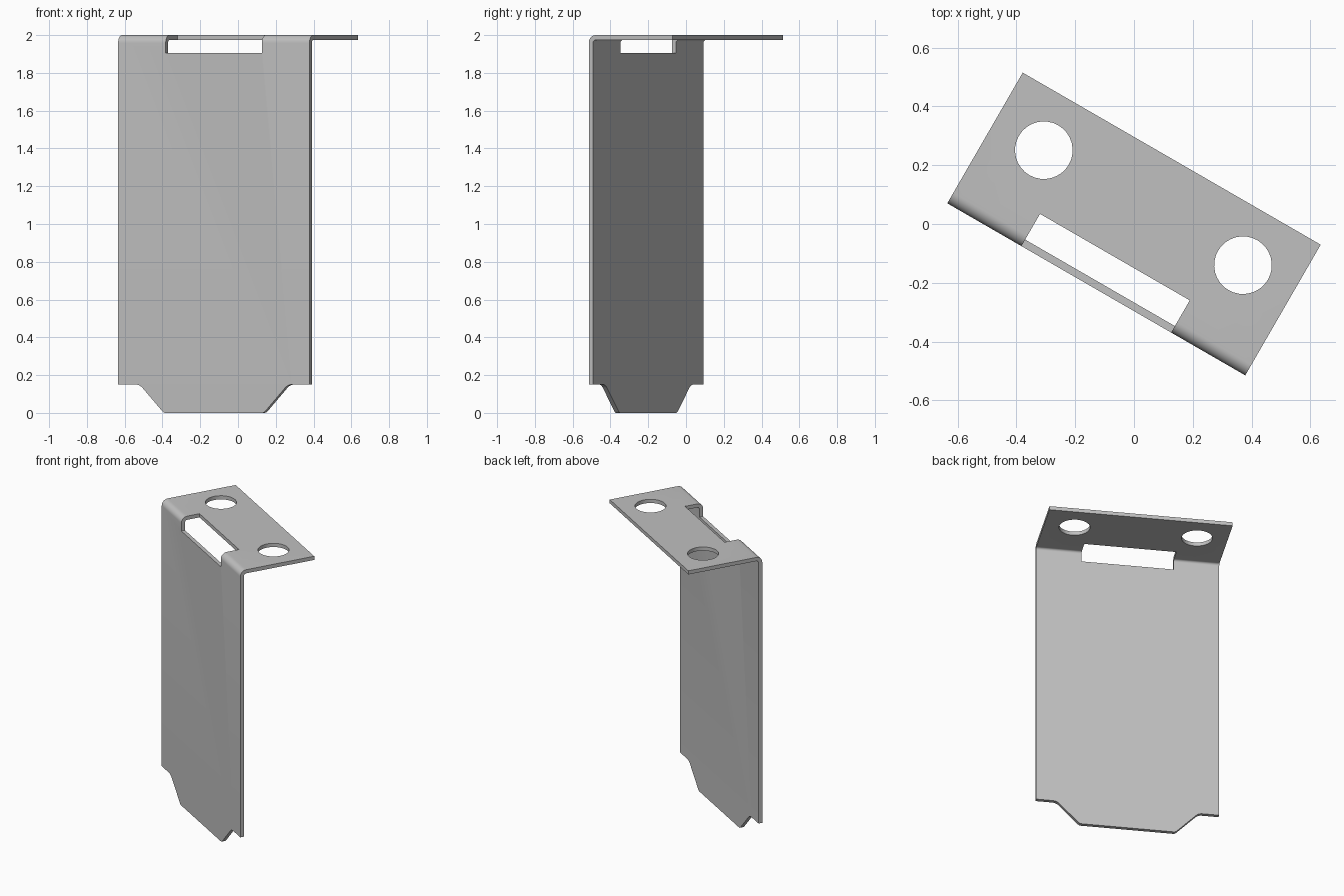
import bpy, bmesh, math
from mathutils import Vector

old = bpy.data.objects.get("Cube")
if old:
    bpy.data.objects.remove(old, do_unlink=True)

HALF_W, HALF_D, HEIGHT, SHEET = 0.585, 0.2565, 2.0, 0.0255
INNER_R = 0.016
OUTER_R = INNER_R + SHEET


def prism(name, outline, place, start, end):
    """Extrude a 2D outline; place(a, b, t) gives the 3D point."""
    bm = bmesh.new()
    rings = [[bm.verts.new(place(a, b, t)) for a, b in outline] for t in (start, end)]
    n = len(outline)
    for i in range(n):
        j = (i + 1) % n
        bm.faces.new((rings[0][i], rings[0][j], rings[1][j], rings[1][i]))
    bm.faces.new(rings[0])
    bm.faces.new(rings[1])
    bmesh.ops.recalc_face_normals(bm, faces=bm.faces)
    mesh = bpy.data.meshes.new(name)
    bm.to_mesh(mesh)
    bm.free()
    obj = bpy.data.objects.new(name, mesh)
    bpy.context.collection.objects.link(obj)
    return obj


def arc(cx, cy, r, a0, a1, steps):
    angles = [math.radians(a0 + (a1 - a0) * i / steps) for i in range(steps + 1)]
    return [(cx + r * math.cos(a), cy + r * math.sin(a)) for a in angles]


def fillet(before, corner, after, cut, steps=6):
    """Round a corner with a short curve starting `cut` away from it."""
    c = Vector(corner)
    p = c + (Vector(before) - c).normalized() * cut
    q = c + (Vector(after) - c).normalized() * cut
    return [tuple(p * (1 - t) ** 2 + c * 2 * t * (1 - t) + q * t * t)
            for t in (i / steps for i in range(steps + 1))]


def along_x(a, b, t):
    return (t, a, b)


def along_y(a, b, t):
    return (a, t, b)


def along_z(a, b, t):
    return (a, b, t)


# Bent sheet: upright panel, rounded bend and top flange
bend = (OUTER_R - HALF_D, HEIGHT - OUTER_R)
profile = [(-HALF_D, 0)]
profile += arc(*bend, OUTER_R, 180, 90, 8)
profile += [(HALF_D, HEIGHT), (HALF_D, HEIGHT - SHEET)]
profile += arc(*bend, INNER_R, 90, 180, 8)
profile += [(SHEET - HALF_D, 0)]
bracket = prism("bent_bracket", profile, along_x, -HALF_W, HALF_W)

# Slot through the bend
slot = [(-0.294, 1.905), (0.294, 1.905), (0.294, 2.1), (-0.294, 2.1)]
cutters = [prism("slot_cutter", slot, along_y, -0.4, -0.13)]

# Round mounting holes and sloped lower corners, one per side
outside, shoulder, toe, middle = (0.7, 0.15), (0.453, 0.15), (0.306, 0), (0, 0)
corner = [outside]
corner += fillet(outside, shoulder, toe, 0.025)
corner += fillet(shoulder, toe, middle, 0.013)
corner += [(toe[0] - 0.013, -0.1), (0.7, -0.1)]
for side in (-1, 1):
    hole = arc(side * 0.391, 0.064, 0.098, 0, 360, 32)[:-1]
    cutters.append(prism("hole_cutter", hole, along_z, 1.9, 2.1))
    cutters.append(prism("corner_cutter", [(side * a, b) for a, b in corner],
                         along_y, -0.4, 0))

bpy.ops.object.select_all(action='DESELECT')
bpy.context.view_layer.objects.active = bracket
bracket.select_set(True)
for cutter in cutters:
    cutter.hide_render = True
    mod = bracket.modifiers.new("cut", 'BOOLEAN')
    mod.operation = 'DIFFERENCE'
    mod.solver = 'EXACT'
    mod.object = cutter
    bpy.ops.object.modifier_apply(modifier=mod.name)
    bpy.data.objects.remove(cutter, do_unlink=True)

# Bare metal grey
grey = bpy.data.materials.new("metal_grey")
grey.use_nodes = True
colour = (0.53, 0.53, 0.53, 1)
grey.diffuse_color = colour
grey.node_tree.nodes["Principled BSDF"].inputs["Base Color"].default_value = colour
bracket.data.materials.clear()
bracket.data.materials.append(grey)

bpy.ops.object.shade_smooth_by_angle(angle=math.radians(30))
bracket.rotation_euler.z = math.radians(-30)
